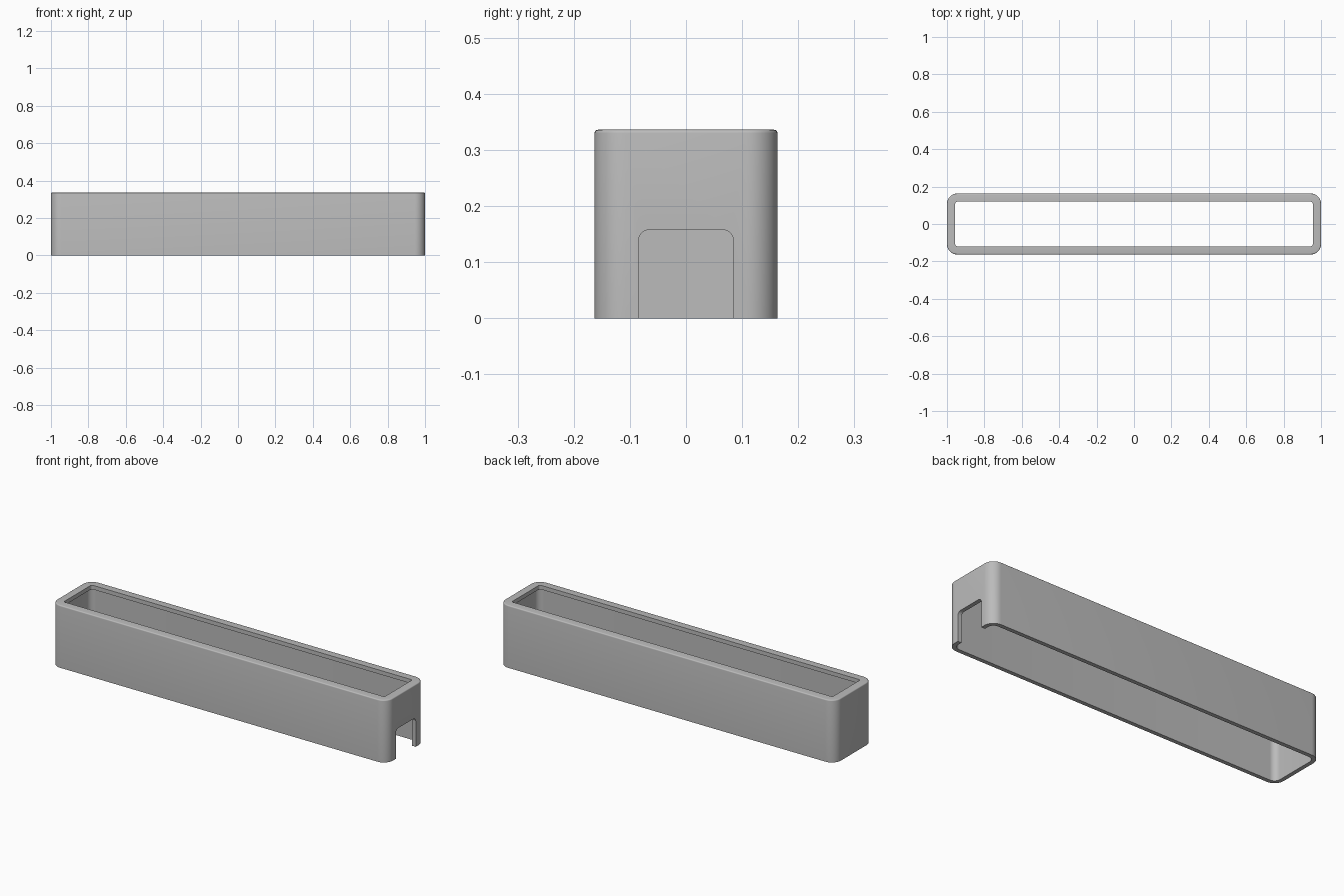
import bpy, bmesh, math

cube = bpy.data.objects.get("Cube")
if cube:
    bpy.data.objects.remove(cube, do_unlink=True)

HEIGHT = 0.336
HALF_X, HALF_Y = 1.0, 0.163
WALL = 0.022
LIP = 0.044
LIP_DEPTH = 0.022
EDGE = 0.006

grey = bpy.data.materials.new("plain grey")
grey.use_nodes = True
grey.diffuse_color = (0.5, 0.5, 0.5, 1)
grey.node_tree.nodes["Principled BSDF"].inputs["Base Color"].default_value = (0.5, 0.5, 0.5, 1)


def rounded_rect(hx, hy, radius, steps=10):
    """Corner arcs of a rounded rectangle, counter-clockwise."""
    points = []
    for i, (sx, sy) in enumerate([(1, 1), (-1, 1), (-1, -1), (1, -1)]):
        for s in range(steps + 1):
            a = math.pi / 2 * (i + s / steps)
            points.append((sx * (hx - radius) + radius * math.cos(a),
                           sy * (hy - radius) + radius * math.sin(a)))
    return points


def add_object(name, bm):
    bmesh.ops.recalc_face_normals(bm, faces=bm.faces)
    mesh = bpy.data.meshes.new(name)
    bm.to_mesh(mesh)
    bm.free()
    mesh.materials.append(grey)
    obj = bpy.data.objects.new(name, mesh)
    bpy.context.collection.objects.link(obj)
    return obj


# Sleeve section as (inset, height, corner radius), outside up, then inside down
section = [(0, 0, 0.055)]
for k in range(5):
    a = math.pi / 2 * k / 4
    inset = EDGE * (1 - math.cos(a))
    section.append((inset, HEIGHT - EDGE + EDGE * math.sin(a), 0.055 - inset))
section += [(LIP, HEIGHT, 0.011), (LIP, HEIGHT - LIP_DEPTH, 0.011),
            (WALL, HEIGHT - LIP_DEPTH, 0.033), (WALL, 0, 0.033)]

bm = bmesh.new()
rings = [[bm.verts.new((x, y, z)) for x, y in rounded_rect(HALF_X - d, HALF_Y - d, r)]
         for d, z, r in section]
for lower, upper in zip(rings, rings[1:] + rings[:1]):
    n = len(lower)
    for i in range(n):
        j = (i + 1) % n
        bm.faces.new((lower[i], lower[j], upper[j], upper[i]))
sleeve = add_object("sleeve", bm)

# Round-cornered notch cut through the left end wall
bm = bmesh.new()
outline = rounded_rect(0.085, 0.158, 0.021)
face = bm.faces.new([bm.verts.new((0.9, y, z)) for y, z in outline])
extruded = bmesh.ops.extrude_face_region(bm, geom=[face])["geom"]
bmesh.ops.translate(bm, vec=(0.2, 0, 0),
                    verts=[v for v in extruded if isinstance(v, bmesh.types.BMVert)])
cutter = add_object("notch_cutter", bm)
cutter.hide_render = True

cut = sleeve.modifiers.new("notch", 'BOOLEAN')
cut.operation = 'DIFFERENCE'
cut.solver = 'EXACT'
cut.object = cutter
bpy.ops.object.select_all(action='DESELECT')
bpy.context.view_layer.objects.active = sleeve
sleeve.select_set(True)
bpy.ops.object.modifier_apply(modifier=cut.name)
bpy.data.objects.remove(cutter, do_unlink=True)

bpy.ops.object.shade_smooth_by_angle(angle=math.radians(35))
